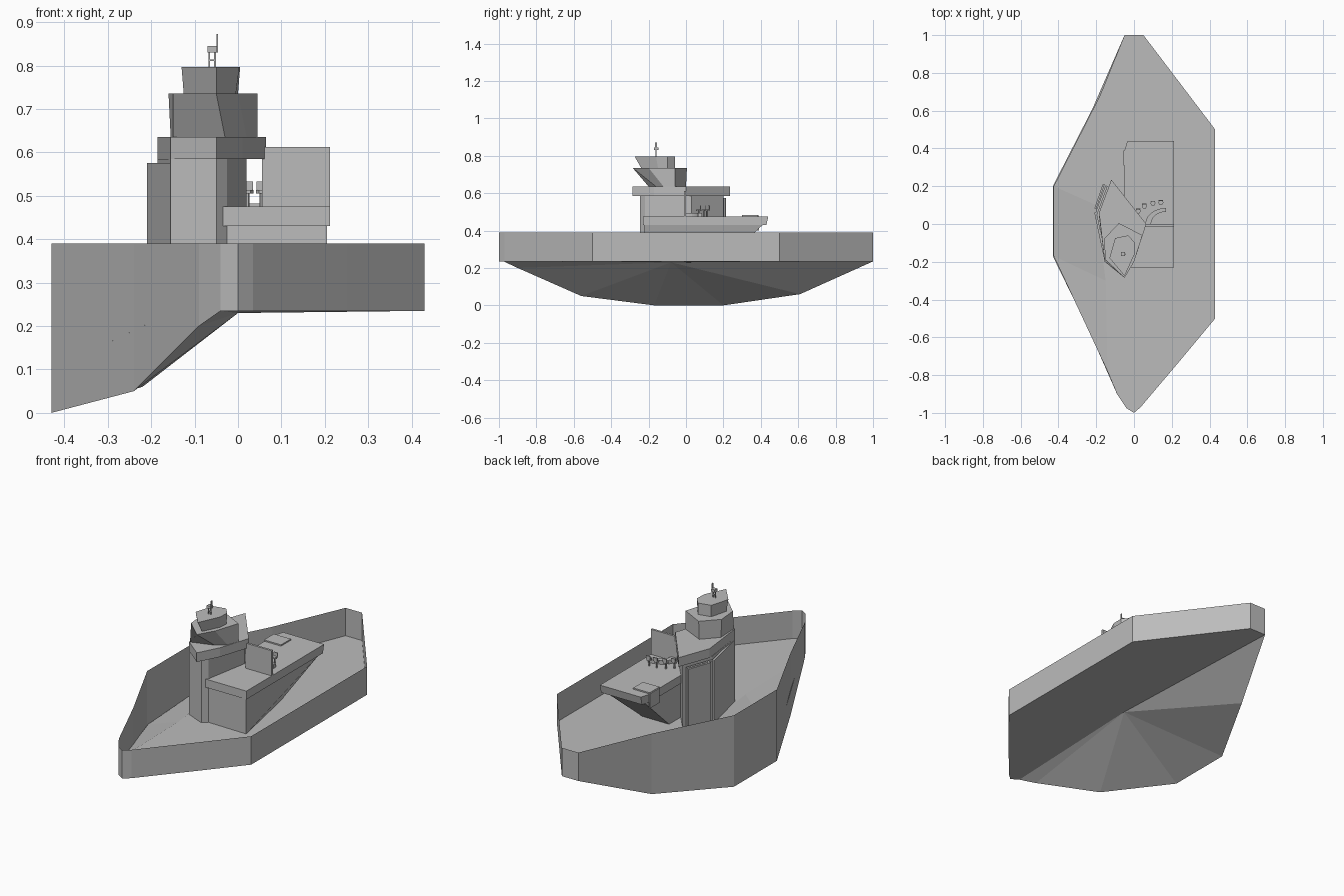
import bpy, bmesh, math
from mathutils import Vector

cube = bpy.data.objects.get("Cube")
if cube:
    bpy.data.objects.remove(cube, do_unlink=True)

grey = bpy.data.materials.new("hull_grey")
grey.use_nodes = True
tone = (0.5, 0.5, 0.5, 1)
grey.diffuse_color = tone
grey.node_tree.nodes["Principled BSDF"].inputs["Base Color"].default_value = tone


def finish(name, bm, recalc=True):
    if recalc:
        bmesh.ops.recalc_face_normals(bm, faces=bm.faces)
    mesh = bpy.data.meshes.new(name)
    bm.to_mesh(mesh)
    bm.free()
    mesh.materials.append(grey)
    obj = bpy.data.objects.new(name, mesh)
    bpy.context.collection.objects.link(obj)
    return obj


def loft(name, low, z0, high, z1):
    """Closed block between two outlines with equal point counts."""
    bm = bmesh.new()
    a = [bm.verts.new((x, y, z0)) for x, y in low]
    b = [bm.verts.new((x, y, z1)) for x, y in high]
    for i in range(len(a)):
        j = (i + 1) % len(a)
        bm.faces.new((a[i], a[j], b[j], b[i]))
    bm.faces.new(a[::-1])
    bm.faces.new(b)
    return finish(name, bm)


def prism(name, outline, z0, z1):
    return loft(name, outline, z0, outline, z1)


def box(name, x0, x1, y0, y1, z0, z1):
    return prism(name, [(x0, y0), (x1, y0), (x1, y1), (x0, y1)], z0, z1)


def strip(name, p, q, width, z0, z1):
    """Upright panel along a line in plan."""
    p, q = Vector(p), Vector(q)
    d = (q - p).normalized() * width
    n = Vector((-d.y, d.x))
    return prism(name, [p, q, q + n, p + n], z0, z1)


# Hull: vertical sides and a bottom that drops towards one side
RIM, DECK = 0.39, 0.235
hull_edge = [(-0.05, 1, DECK), (0.05, 1, DECK), (0.43, 0.5, DECK), (0.43, -0.5, DECK),
             (0.25, -0.716, DECK), (0.035, -0.97, DECK), (0, -1, DECK), (-0.04, -0.975, DECK),
             (-0.09, -0.9, 0.2), (-0.24, -0.56, 0.05), (-0.43, -0.17, 0),
             (-0.43, 0.2, 0), (-0.22, 0.61, 0.06)]
bm = bmesh.new()
low = [bm.verts.new(p) for p in hull_edge]
top = [bm.verts.new((p[0], p[1], RIM)) for p in hull_edge]
keel = bm.verts.new((0, -0.08, DECK - 0.005))
for i in range(len(low)):
    j = (i + 1) % len(low)
    bm.faces.new((low[j], low[i], top[i], top[j]))
    bm.faces.new((low[i], low[j], keel))
finish("hull", bm)

# Deck: level plate plus a sloping side plate
bm = bmesh.new()
seam = [(-0.18, 0.68), (-0.2, 0.1), (-0.15, -0.3), (-0.14, -0.78)]
level = [(x, y) for x, y, z in hull_edge[:9]]
main = [bm.verts.new((x, y, DECK + 0.003)) for x, y in level]
line = [bm.verts.new((x, y, DECK + 0.003)) for x, y in seam]
side = [bm.verts.new(p) for p in
        [(-0.425, 0.2, 0.12), (-0.425, -0.17, 0.1)]]
bm.faces.new(main + line[::-1])
bm.faces.new((line[0], side[0], line[1]))
bm.faces.new((line[1], side[0], side[1], line[2]))
bm.faces.new((line[2], side[1], line[3]))
for f in bm.faces:
    f.normal_update()
    if f.normal.z < 0:
        f.normal_flip()
finish("deck", bm, False)

# Deckhouse with a tapered lower body and an overhanging roof slab
loft("deckhouse_body",
     [(-0.04, -0.22), (0.205, -0.225), (0.12, 0.2), (-0.04, 0.2)], DECK,
     [(-0.04, -0.22), (0.205, -0.225), (0.205, 0.41), (-0.04, 0.41)], 0.43)
loft("deckhouse_slab",
     [(-0.05, -0.23), (0.212, -0.23), (0.212, 0.43), (-0.035, 0.43), (-0.05, 0.38)], 0.43,
     [(-0.05, -0.23), (0.212, -0.23), (0.212, 0.44), (-0.035, 0.44), (-0.05, 0.39)], 0.475)
box("roof_hatch", -0.05, 0.05, 0.3, 0.385, 0.475, 0.482)
box("hanging_flap", -0.056, -0.048, 0.31, 0.39, 0.4, 0.48)

# Upright screen with curved console and stools behind it
box("screen", 0.055, 0.212, -0.012, 0.0, 0.475, 0.612)
arc = [math.radians(a) for a in range(180, 89, -15)]
outer = [(0.17 + 0.11 * math.cos(a), 0.085 * math.sin(a)) for a in arc]
inner = [(0.17 + 0.08 * math.cos(a), 0.065 * math.sin(a)) for a in arc]
prism("console", outer + inner[::-1], 0.475, 0.495)
for i, (x, y) in enumerate([(0.022, 0.068), (0.055, 0.095), (0.1, 0.11), (0.142, 0.114)]):
    def ring(r):
        return [(x + r * math.cos(k * math.pi / 3), y + r * math.sin(k * math.pi / 3))
                for k in range(6)]
    prism(f"stool_post_{i}", ring(0.005), 0.475, 0.505)
    prism(f"stool_seat_{i}", ring(0.014), 0.505, 0.513)
    box(f"stool_back_{i}", x - 0.012, x + 0.012, y + 0.008, y + 0.013, 0.513, 0.533)

# Tower: stacked angular storeys
prism("tower_base",
      [(-0.155, -0.2), (-0.05, -0.245), (-0.025, -0.22), (0.02, 0.03), (-0.12, 0.2), (-0.185, 0.04)],
      DECK, 0.585)
strip("tower_side_panel", (-0.195, 0.05), (-0.14, 0.2), 0.012, DECK, 0.575)
strip("tower_outer_panel", (-0.2, 0.08), (-0.155, 0.21), 0.01, DECK, 0.575)
strip("tower_front_panel", (-0.155, -0.2), (-0.21, 0.06), -0.012, DECK, 0.575)
prism("bridge_platform",
      [(-0.05, -0.285), (0.01, -0.17), (0.065, 0.0), (-0.12, 0.235), (-0.185, 0.06), (-0.155, -0.2)],
      0.585, 0.635)
loft("bridge",
     [(-0.03, -0.16), (0.02, -0.12), (0.045, -0.06), (-0.08, 0.0), (-0.155, -0.08), (-0.15, -0.2)], 0.635,
     [(-0.05, -0.285), (0.0, -0.2), (0.045, -0.06), (-0.08, 0.005), (-0.16, -0.08), (-0.15, -0.19)], 0.735)
loft("lookout",
     [(-0.05, -0.24), (-0.005, -0.15), (0, -0.1), (-0.03, -0.06), (-0.1, -0.075), (-0.125, -0.17)], 0.735,
     [(-0.05, -0.275), (0.003, -0.16), (0.005, -0.1), (-0.03, -0.06), (-0.1, -0.075), (-0.13, -0.18)], 0.797)

# Mast with sensor box and aerial
for x in (-0.066, -0.053):
    box("mast_leg", x - 0.002, x + 0.002, -0.162, -0.158, 0.797, 0.83)
box("mast_rung", -0.066, -0.053, -0.162, -0.158, 0.81, 0.814)
box("sensor_box", -0.07, -0.048, -0.17, -0.148, 0.83, 0.845)
box("aerial", -0.05, -0.046, -0.165, -0.155, 0.83, 0.872)
